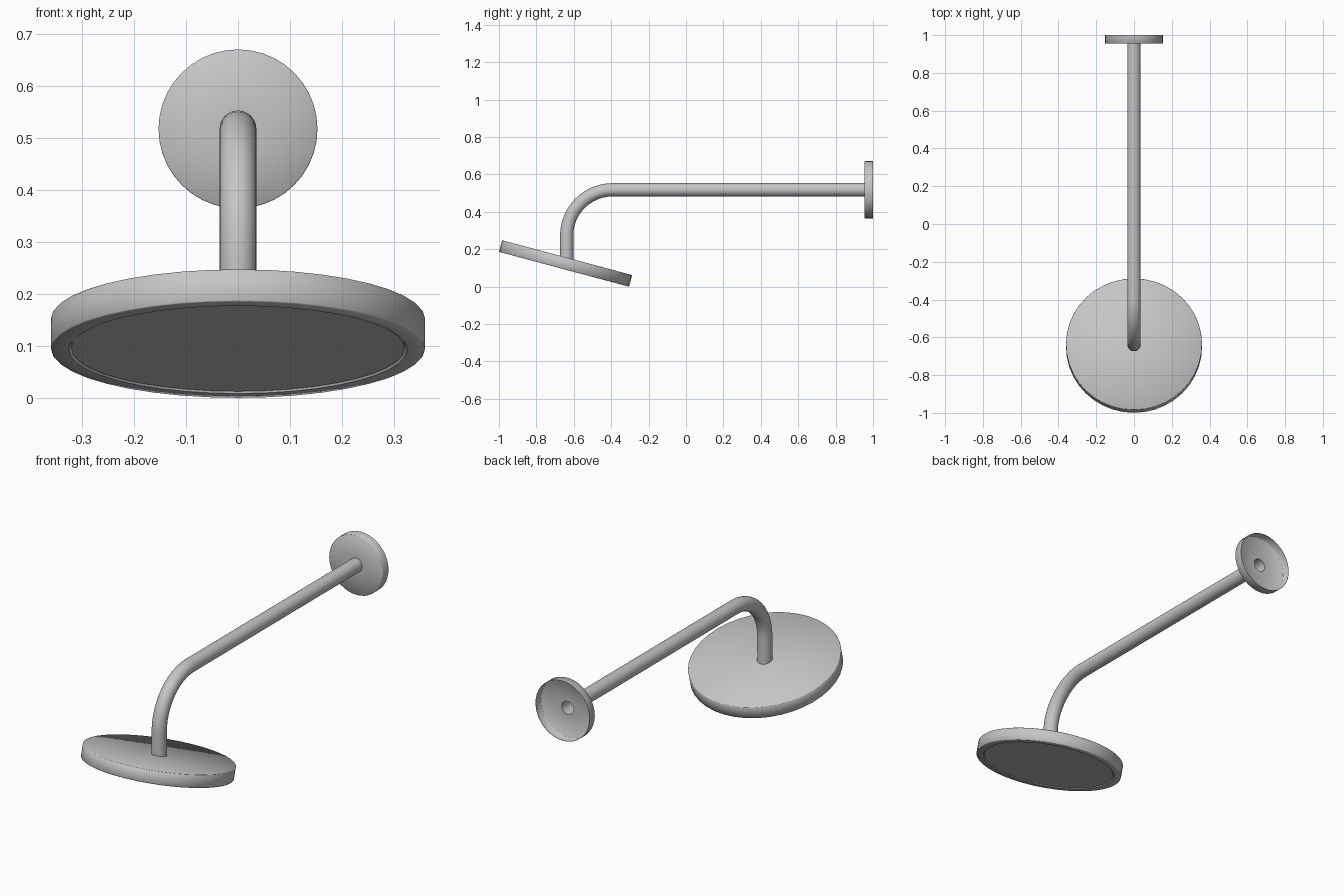
import bpy, bmesh, math
from mathutils import Matrix, Vector

if "Cube" in bpy.data.objects:
    bpy.data.objects.remove(bpy.data.objects["Cube"])

# One metal for the whole fixture
metal = bpy.data.materials.new("brushed metal")
metal.diffuse_color = (0.56, 0.56, 0.56, 1)
metal.use_nodes = True
metal.node_tree.nodes["Principled BSDF"].inputs["Base Color"].default_value = metal.diffuse_color


def add_object(name, bm):
    """Turn a bmesh into a smooth-shaded metal object."""
    bmesh.ops.recalc_face_normals(bm, faces=bm.faces)
    me = bpy.data.meshes.new(name)
    bm.to_mesh(me)
    bm.free()
    obj = bpy.data.objects.new(name, me)
    bpy.context.collection.objects.link(obj)
    me.materials.append(metal)
    bpy.ops.object.select_all(action='DESELECT')
    obj.select_set(True)
    bpy.context.view_layer.objects.active = obj
    bpy.ops.object.shade_smooth_by_angle(angle=math.radians(50))


def lathe(name, profile, matrix, steps=40):
    """Spin an (r, z) profile around local z, then place it."""
    bm = bmesh.new()
    vs = [bm.verts.new((r, 0, z)) for r, z in profile]
    edges = [bm.edges.new(p) for p in zip(vs, vs[1:])]
    bmesh.ops.spin(bm, geom=vs + edges, axis=(0, 0, 1), cent=(0, 0, 0),
                   angle=math.tau, steps=steps, use_duplicate=False)
    bmesh.ops.remove_doubles(bm, verts=bm.verts, dist=1e-5)
    bm.transform(matrix)
    add_object(name, bm)


# Tilted shower head: shallow disc with softened edges and a recessed spray plate
HEAD = Matrix.Translation((0, -0.644, 0.124)) @ Matrix.Rotation(math.radians(-15), 4, 'X')
lathe("shower_head", [(0, 0.032), (0.358, 0.032), (0.36, 0.03), (0.36, -0.03), (0.358, -0.032),
                      (0.326, -0.032), (0.322, -0.024), (0, -0.024)], HEAD)
lathe("spray_plate", [(0, -0.024), (0.321, -0.024), (0.321, -0.029), (0, -0.029)], HEAD)

# Wall flange: hollow cup, open towards the wall, pierced by the arm
WALL = Matrix.Translation((0, 0, 0.518)) @ Matrix.Rotation(math.radians(-90), 4, 'X')
lathe("wall_flange", [(0.033, 0.955), (0.151, 0.955), (0.153, 0.957), (0.153, 1.0), (0.152, 1.0),
                      (0.152, 0.96), (0.15, 0.958), (0.033, 0.958), (0.033, 0.955)], WALL)

# Bent arm: open round tube swept along a straight-arc-straight path
AXIS_Y, AXIS_Z, BEND, TUBE, SIDES = -0.638, 0.518, 0.245, 0.0355, 24
path = [(0.958, AXIS_Z, 0)]
for i in range(13):
    a = math.radians(90 * i / 12)
    path.append((AXIS_Y + BEND - BEND * math.sin(a), AXIS_Z - BEND + BEND * math.cos(a), a))
path.append((AXIS_Y, 0.125, math.pi / 2))
bm = bmesh.new()
rings = []
for y, z, a in path:
    out = Vector((0, -math.sin(a), math.cos(a)))  # direction away from the bend centre
    ring = []
    for k in range(SIDES):
        t = math.tau * k / SIDES
        ring.append(bm.verts.new(Vector((TUBE * math.cos(t), y, z)) + out * TUBE * math.sin(t)))
    rings.append(ring)
for r0, r1 in zip(rings, rings[1:]):
    for k in range(SIDES):
        n = (k + 1) % SIDES
        bm.faces.new((r0[k], r0[n], r1[n], r1[k]))
add_object("bent_arm", bm)
